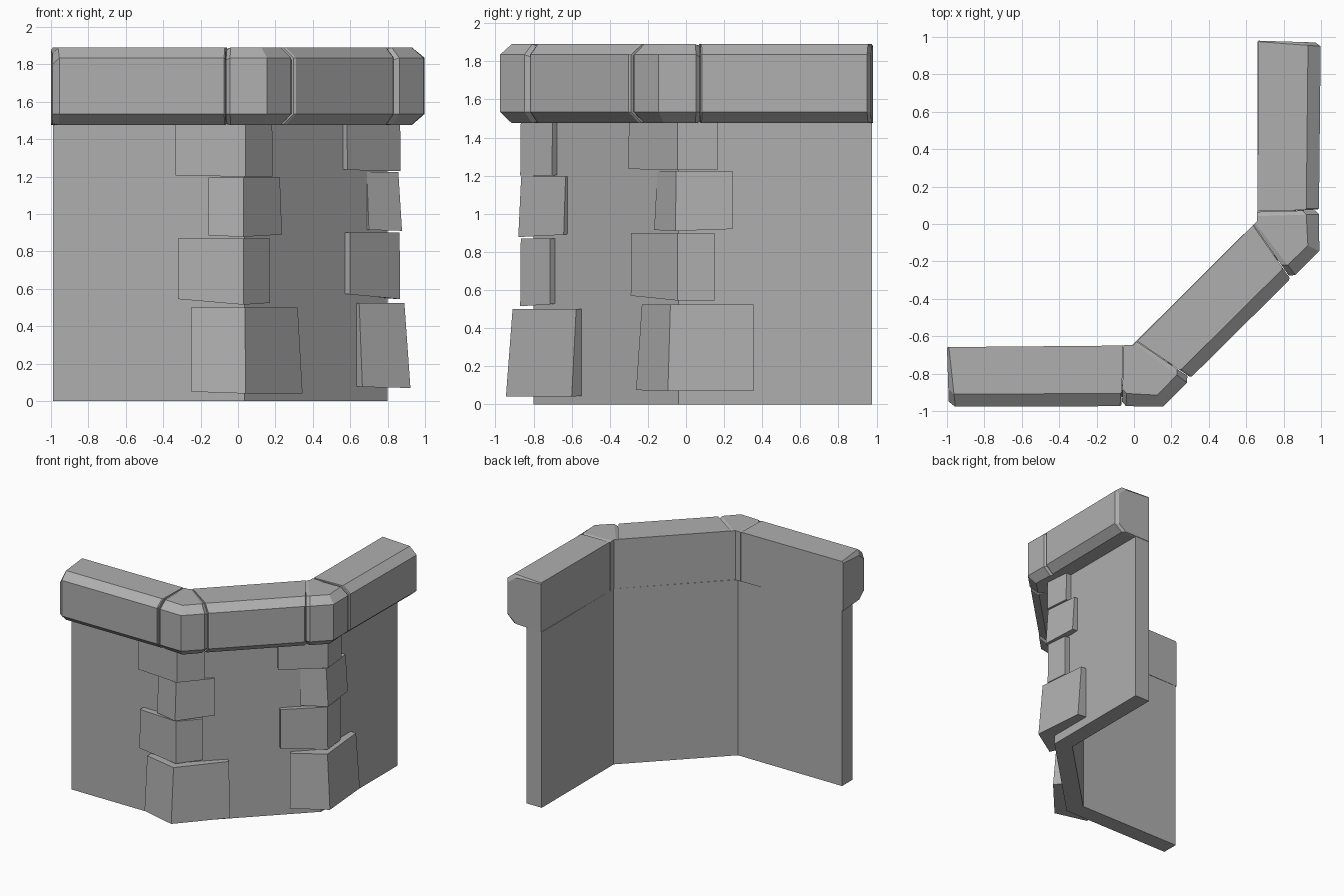
import bpy, bmesh
from mathutils import Vector

# Mid grey stone
stone = bpy.data.materials.new("grey_stone")
stone.diffuse_color = (0.43, 0.43, 0.43, 1)


def loft(name, rings):
    """Closed solid through equally sized rings of 3D points."""
    bm = bmesh.new()
    vs = [[bm.verts.new(p) for p in r] for r in rings]
    n = len(rings[0])
    for a, b in zip(vs, vs[1:]):
        for i in range(n):
            j = (i + 1) % n
            bm.faces.new((a[i], a[j], b[j], b[i]))
    bm.faces.new(vs[0][::-1])
    bm.faces.new(vs[-1])
    bmesh.ops.recalc_face_normals(bm, faces=bm.faces)
    me = bpy.data.meshes.new(name)
    bm.to_mesh(me)
    bm.free()
    me.materials.append(stone)
    ob = bpy.data.objects.new(name, me)
    bpy.context.collection.objects.link(ob)
    return ob


# Wall: three straight runs with mitred corners
outer = [(-0.99, -0.80), (0.035, -0.80), (0.80, -0.04), (0.80, 0.975)]
inner = [(-0.99, -0.66), (-0.022, -0.66), (0.66, 0.018), (0.66, 0.975)]
loft("wall", [[(o[0], o[1], 0), (o[0], o[1], 1.477), (i[0], i[1], 1.477), (i[0], i[1], 0)]
              for o, i in zip(outer, inner)])


def cap_ring(ip, op, inset=0.0, drop=0.0):
    """Coping cross-section from inner point to outer point."""
    a, b = Vector(ip), Vector(op)
    d = (b - a).normalized()
    b = b - d * inset
    c = b - d * 0.068
    zt = 1.89 - drop
    prof = [(a, 1.476), (c, 1.476 + inset * 0.3), (b, 1.535), (b, 1.835 - drop),
            (c, zt), (a, 1.89 - drop * 0.4)]
    return [(p.x, p.y, z) for p, z in prof]


def flip(stations):
    """Reflect stations over the diagonal symmetry line of the wall."""
    return [((-i[1] + 0.01, -i[0] + 0.01), (-o[1] + 0.015, -o[0] + 0.01), s, d)
            for i, o, s, d in stations]


def cap(name, stations):
    loft(name, [cap_ring(*s) for s in stations])


# Coping: long end stones, corner stones, middle stone
end_stone = [((-1.0, -0.66), (-0.99, -0.975), 0.025, 0.035),
             ((-0.99, -0.658), (-0.955, -0.977), 0.0, 0.0),
             ((-0.065, -0.65), (-0.074, -0.974), 0.0, 0.0),
             ((-0.058, -0.65), (-0.067, -0.973), 0.008, 0.0)]
corner_stone = [((-0.055, -0.648), (-0.064, -0.972), 0.02, 0.012),
                ((-0.032, -0.648), (-0.042, -0.974), 0.0, 0.0),
                ((-0.005, -0.648), (0.155, -0.976), 0.0, 0.0),
                ((0.005, -0.638), (0.283, -0.848), 0.0, 0.0),
                ((0.015, -0.628), (0.302, -0.824), 0.02, 0.012)]
middle_half = [((0.017, -0.626), (0.304, -0.821), 0.008, 0.0),
               ((0.023, -0.620), (0.311, -0.814), 0.0, 0.0)]

cap("coping_left", end_stone)
right = flip(end_stone)
right[0] = ((0.665, 0.98), (0.99, 0.97), 0.02, 0.02)
right[1] = ((0.665, 0.975), (0.998, 0.95), 0.0, 0.0)
cap("coping_right", right)
cap("coping_front_corner", corner_stone)
cap("coping_side_corner", flip(corner_stone))
cap("coping_middle", middle_half + flip(middle_half)[::-1])


def quoin(name, zb, zt, a, c, b, lean):
    """Corner stone: a, c, b = (wall point, outer point) of end, bend, end."""
    ring_lo, ring_hi = [], []
    for (w, o), dz in zip((a, c, b), zb):
        w, o = Vector(w), Vector(o)
        d = (o - w).normalized()
        back = w - d * 0.04
        top = o - d * lean
        ring_lo.append([(*back, dz + 0.008), (*o, dz)])
        ring_hi.append([(*top, zt), (*back, zt)])
    loft(name, [lo + hi for lo, hi in zip(ring_lo, ring_hi)])


# Front corner quoins: bottom heights, top, left x, bend point, diagonal end, depths
front = [
    ((0.05, 0.04, 0.04), 0.50, -0.25, (0.04, -0.945), (0.285, -0.545), (0.345, -0.60), 0.085, 0.035),
    ((0.545, 0.515, 0.525), 0.87, -0.32, (0.03, -0.87), (0.145, -0.685), (0.172, -0.715), 0.05, 0.003),
    ((0.885, 0.878, 0.89), 1.195, -0.157, (0.03, -0.88), (0.21, -0.62), (0.235, -0.642), 0.05, 0.015),
    ((1.205, 1.20, 1.20), 1.485, -0.335, (0.04, -0.87), (0.155, -0.675), (0.185, -0.703), 0.05, 0.003),
]
for k, (zb, zt, x, bend, w, o, dep, lean) in enumerate(front):
    quoin(f"front_quoin_{k + 1}", zb, zt, ((x, -0.80), (x, -0.80 - dep)),
          ((0.03, -0.80), bend), (w, o), lean)

# Side corner quoins: bottom heights, top, diagonal end, bend point, far y, depths
side = [
    ((0.075, 0.07, 0.07), 0.525, (0.63, -0.20), (0.665, -0.262), (0.922, -0.095), 0.355, 0.085, 0.035),
    ((0.57, 0.545, 0.545), 0.90, (0.567, -0.26), (0.60, -0.29), (0.867, -0.045), 0.15, 0.05, 0.003),
    ((0.915, 0.91, 0.92), 1.225, (0.685, -0.145), (0.70, -0.167), (0.877, -0.055), 0.245, 0.05, 0.02),
    ((1.235, 1.23, 1.23), 1.485, (0.557, -0.27), (0.585, -0.302), (0.87, -0.045), 0.165, 0.05, 0.003),
]
for k, (zb, zt, w, o, bend, y, dep, lean) in enumerate(side):
    quoin(f"side_quoin_{k + 1}", zb, zt, (w, o), ((0.80, -0.045), bend),
          ((0.80, y), (0.80 + dep, y)), lean)
